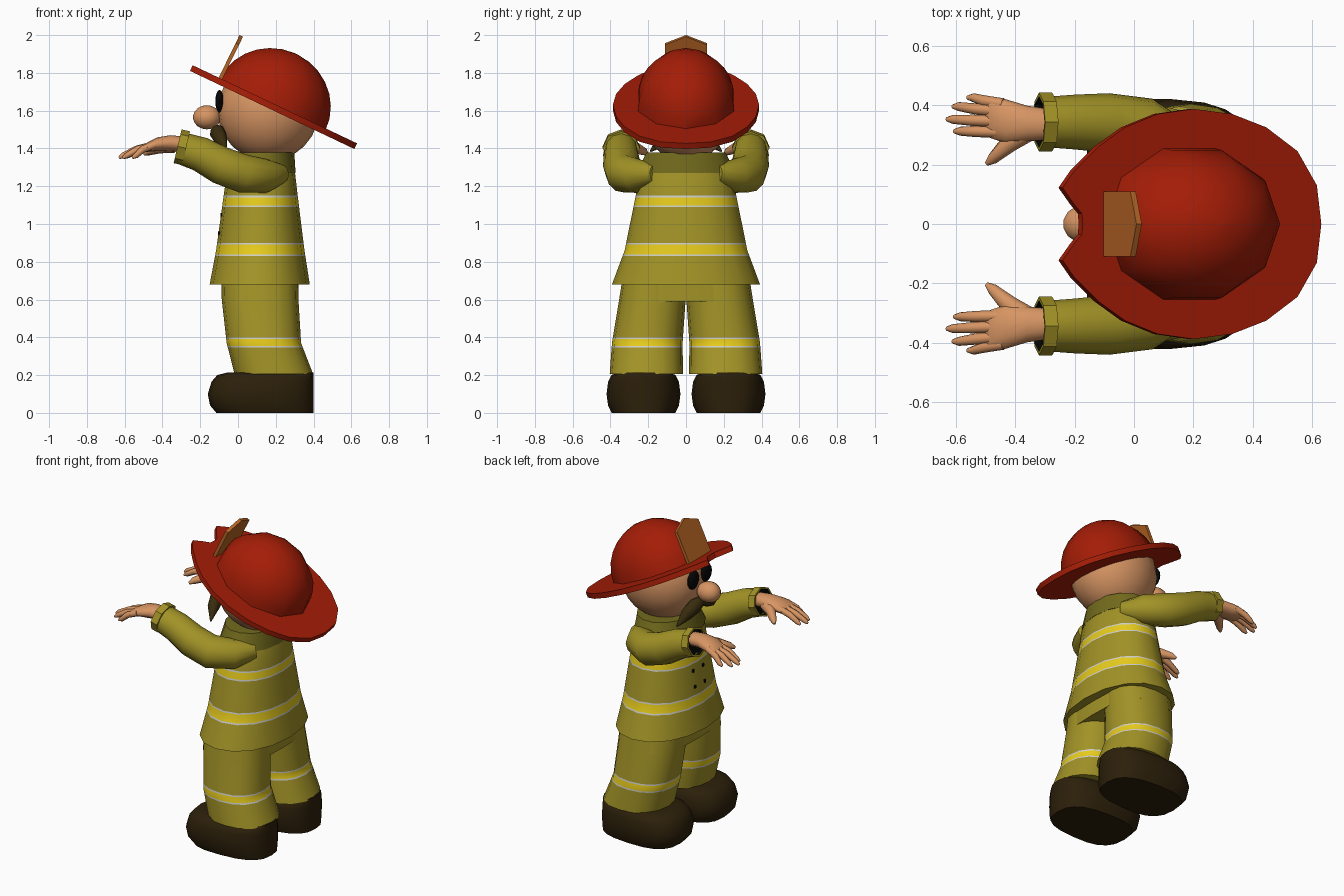
import bpy, bmesh, math
from mathutils import Vector as V

if "Cube" in bpy.data.objects:
    bpy.data.objects.remove(bpy.data.objects["Cube"])

COLORS = {
    "olive_cloth": (0.36, 0.29, 0.02), "collar_olive": (0.17, 0.145, 0.012),
    "yellow_stripe": (0.80, 0.60, 0.012), "silver_trim": (0.62, 0.62, 0.60),
    "helmet_red": (0.37, 0.012, 0.002), "skin": (0.68, 0.30, 0.125),
    "badge_brown": (0.47, 0.13, 0.018), "boot_brown": (0.025, 0.014, 0.003),
    "moustache_brown": (0.04, 0.025, 0.004), "black": (0.002, 0.002, 0.002),
}
MATS = {}
for name, c in COLORS.items():
    MATS[name] = bpy.data.materials.new(name)
    MATS[name].diffuse_color = (*c, 1)


def finish(name, bm, mats, angle=40):
    bmesh.ops.recalc_face_normals(bm, faces=bm.faces[:])
    me = bpy.data.meshes.new(name)
    bm.to_mesh(me)
    bm.free()
    for m in mats:
        me.materials.append(MATS[m])
    me.shade_smooth()
    me.set_sharp_from_angle(angle=math.radians(angle))
    ob = bpy.data.objects.new(name, me)
    bpy.context.collection.objects.link(ob)
    return ob


def ellipse(c, u, v, n, e=2.0):
    """Ring of points; e above 2 makes it boxier."""
    out = []
    for i in range(n):
        a = 2 * math.pi * i / n
        x, y = math.cos(a), math.sin(a)
        px = math.copysign(abs(x) ** (2 / e), x)
        py = math.copysign(abs(y) ** (2 / e), y)
        out.append(V(c) + V(u) * px + V(v) * py)
    return out


def loft(name, rings, mats, seg=None, end=0, angle=40):
    """Skin rings; seg gives a material index for each band, end for the last cap."""
    bm = bmesh.new()
    rows = [[bm.verts.new(p) for p in r] for r in rings]
    n = len(rows[0])
    for k in range(len(rows) - 1):
        for i in range(n):
            j = (i + 1) % n
            f = bm.faces.new((rows[k][i], rows[k][j], rows[k + 1][j], rows[k + 1][i]))
            f.material_index = seg[k] if seg else 0
    bm.faces.new(rows[0])
    bm.faces.new(rows[-1]).material_index = end
    return finish(name, bm, mats, angle)


def tube(name, pts, mat, n=10, ref=(0, 1, 0), flat=1.0):
    """Tube through (x, y, z, radius) points."""
    rings = []
    for i, p in enumerate(pts):
        t = (V(pts[min(i + 1, len(pts) - 1)][:3]) - V(pts[max(i - 1, 0)][:3])).normalized()
        u = (V(ref) - t * V(ref).dot(t)).normalized()
        rings.append(ellipse(p[:3], u * p[3], t.cross(u) * p[3] * flat, n))
    return loft(name, rings, [mat], angle=60)


def ball(name, c, r, mat, n=16):
    bm = bmesh.new()
    bmesh.ops.create_uvsphere(bm, u_segments=n, v_segments=n // 2 + 2, radius=1)
    for v in bm.verts:
        v.co = V(c) + V((v.co.x * r[0], v.co.y * r[1], v.co.z * r[2]))
    return finish(name, bm, [mat], 60)


def prism(name, pts, offset, mat):
    bm = bmesh.new()
    a = [bm.verts.new(p) for p in pts]
    b = [bm.verts.new(V(p) + V(offset)) for p in pts]
    bm.faces.new(a)
    bm.faces.new(b)
    for i in range(len(a)):
        j = (i + 1) % len(a)
        bm.faces.new((a[i], a[j], b[j], b[i]))
    return finish(name, bm, [mat], 30)


def sample(prof, z):
    """Interpolate (z, cx, rx, cy, ry) rows at a height."""
    for p, q in zip(prof, prof[1:]):
        if z <= q[0]:
            t = (z - p[0]) / (q[0] - p[0])
            return [a + (b - a) * t for a, b in zip(p, q)]
    return prof[-1]


def striped(name, prof, bands, n, side=1, e=2.0):
    """Upright cloth body with reflective bands edged in silver."""
    w = 0.009
    zs = {p[0]: 0 for p in prof}
    for a, b in bands:
        zs.update({a: 0, a + w: 0, b - w: 0, b: 0})
    zs = sorted(zs)
    rings, seg = [], []
    for z in zs:
        _, cx, rx, cy, ry = sample(prof, z)
        rings.append(ellipse((cx, cy * side, z), (rx, 0, 0), (0, ry, 0), n, e))
    for a, b in zip(zs, zs[1:]):
        m, k = (a + b) / 2, 0
        for lo, hi in bands:
            if lo < m < hi:
                k = 1 if lo + w < m < hi - w else 2
        seg.append(k)
    return loft(name, rings, ["olive_cloth", "yellow_stripe", "silver_trim"], seg)


# Coat, collar and trouser seat
striped("coat", [(0.68, 0.115, 0.265, 0, 0.392), (0.86, 0.118, 0.234, 0, 0.325),
                 (1.15, 0.12, 0.196, 0, 0.266), (1.28, 0.122, 0.179, 0, 0.242),
                 (1.36, 0.125, 0.15, 0, 0.19)], [(0.83, 0.90), (1.09, 1.15)], 16, e=2.15)
loft("collar", [ellipse((0.12, 0, 1.27), (0.185, 0, 0), (0, 0.268, 0), 14),
                ellipse((0.13, 0, 1.378), (0.168, 0, 0), (0, 0.215, 0), 14)], ["collar_olive"])
loft("trouser_seat", [ellipse((0.117, 0, z), (0.203, 0, 0), (0, ry, 0), 20, 3.2)
                      for z, ry in ((0.59, 0.352), (0.72, 0.33))], ["olive_cloth"])

# Coat clasps on the chest
for z in (0.95, 1.05):
    for y in (-0.05, 0.05):
        x = -0.1 + (z - 0.9) * 0.13 - 0.012
        prism("coat_clasp", [(x, y - 0.007, z - 0.009), (x, y + 0.007, z - 0.009),
                             (x, y + 0.007, z + 0.009), (x, y - 0.007, z + 0.009)],
              (0.009, 0, 0), "black")

for s in (1, -1):
    # Trouser leg
    striped("trouser_leg", [(0.205, 0.19, 0.208, 0.21, 0.194), (0.37, 0.137, 0.197, 0.205, 0.187),
                            (0.6, 0.117, 0.203, 0.178, 0.176), (0.72, 0.115, 0.203, 0.165, 0.17)],
            [(0.345, 0.40)], 16, s, 2.3)

    # Boot: rounded block with bulging toe at -x, upright heel
    rings = []
    for z, toe, ry in ((0, -0.115, 0.18), (0.04, -0.148, 0.2), (0.1, -0.16, 0.208),
                       (0.165, -0.14, 0.2), (0.2, -0.11, 0.182), (0.213, -0.06, 0.15)):
        ring = ellipse(((toe + 0.40) / 2, 0, z), ((0.40 - toe) / 2, 0, 0), (0, ry, 0), 20, 2.7)
        for p in ring:
            p.y = p.y * (1 - 0.12 * (p.x + 0.16) / 0.56) * s + 0.225 * s
        rings.append(ring)
    loft("boot", rings, ["boot_brown"], angle=50)

    # Sleeve
    tube("sleeve", [(0.23, 0.16 * s, 1.265, 0.05), (0.15, 0.255 * s, 1.255, 0.09),
                    (0.03, 0.325 * s, 1.266, 0.102), (-0.09, 0.34 * s, 1.31, 0.1),
                    (-0.2, 0.343 * s, 1.37, 0.092), (-0.295, 0.343 * s, 1.4, 0.085)],
         "olive_cloth", 12)

    # Hollow cuff with dark inside
    axis, up = V((-0.97, 0, 0.23)), V((0.23, 0, 0.97))
    rings = [ellipse(V((-0.275, 0.343 * s, 1.401)) + axis * d, (0, r * 1.07, 0), up * r, 8)
             for d, r in ((0, 0.08), (0, 0.092), (0.046, 0.092), (0.046, 0.08), (0.024, 0.078))]
    loft("cuff", rings, ["olive_cloth", "black"], [0, 0, 0, 1], 1, 30)

    # Palm, fingers and thumb
    loft("palm", [ellipse((x, y * s, z), (0, ry, 0), (0, 0, rz), 12) for x, y, z, ry, rz in (
        (-0.27, 0.335, 1.42, 0.05, 0.042), (-0.36, 0.338, 1.428, 0.06, 0.042),
        (-0.43, 0.345, 1.422, 0.074, 0.036), (-0.485, 0.36, 1.405, 0.07, 0.024),
        (-0.5, 0.36, 1.4, 0.06, 0.014))], ["skin"], angle=60)
    for y0, y1, x1 in ((0.403, 0.425, -0.56), (0.378, 0.395, -0.61),
                       (0.345, 0.352, -0.63), (0.31, 0.312, -0.605)):
        m = (x1 - 0.45) / 2
        tube("finger", [(-0.44, y0 * s, 1.42, 0.02), (m, (y0 + y1) / 2 * s, 1.395, 0.019),
                        (x1 + 0.02, y1 * s, 1.362, 0.015), (x1, y1 * s, 1.35, 0.007)], "skin", 8)
    tube("thumb", [(-0.34, 0.325 * s, 1.415, 0.038), (-0.42, 0.272 * s, 1.405, 0.032),
                   (-0.475, 0.22 * s, 1.382, 0.02), (-0.495, 0.203 * s, 1.368, 0.008)], "skin", 8)

    # Eye and moustache half
    ball("eye", (-0.098, 0.066 * s, 1.65), (0.022, 0.052, 0.06), "black", 12)
    tube("moustache", [(-0.11, 0, 1.495, 0.03), (-0.108, 0.06 * s, 1.483, 0.046),
                       (-0.09, 0.125 * s, 1.445, 0.038), (-0.065, 0.188 * s, 1.385, 0.005)],
         "moustache_brown", 10, (0, 0, 1), 0.9)

# Head and nose
ball("head", (0.16, 0, 1.6), (0.268, 0.245, 0.268), "skin", 20)
ball("nose", (-0.165, 0, 1.565), (0.075, 0.066, 0.064), "skin", 14)

# Helmet brim: tilted flat plate with a notched front
half = [(0.615, 0.13), (0.55, 0.245), (0.445, 0.325), (0.33, 0.37), (0.2, 0.387), (0.08, 0.37),
        (-0.03, 0.325), (-0.12, 0.26), (-0.2, 0.18), (-0.24, 0.122), (-0.2, 0.065), (-0.175, 0.035)]
outline = [(0.63, 0)] + half + [(-0.172, 0)] + [(x, -y) for x, y in reversed(half)]
prism("helmet_brim", [(x, y, 1.838 - 0.475 * (x + 0.235)) for x, y in outline],
      (-0.014, 0, -0.03), "helmet_red")

# Helmet dome, standing square to the brim
fwd, up = V((0.903, 0, -0.429)), V((0.429, 0, 0.903))
rings = []
for k in range(8):
    a = math.radians(88) * k / 7
    r = math.cos(a)
    rings.append(ellipse(V((0.182, 0, 1.631)) + up * (0.298 * math.sin(a)),
                         fwd * 0.312 * r, (0, 0.268 * r, 0), 10))
loft("helmet_dome", rings, ["helmet_red"])

# Badge plate on the helmet front
d = V((0.44, 0, 0.898))
prism("helmet_badge", [V((-0.107, y, 1.765)) + d * h for y, h in (
    (-0.11, 0), (0.11, 0), (0.11, 0.215), (0, 0.262), (-0.11, 0.215))],
      (0.018, 0, -0.009), "badge_brown")

for m in bpy.data.materials:
    if m.users and not m.is_grease_pencil:
        m.use_nodes = True
        m.node_tree.nodes["Principled BSDF"].inputs["Base Color"].default_value = m.diffuse_color
